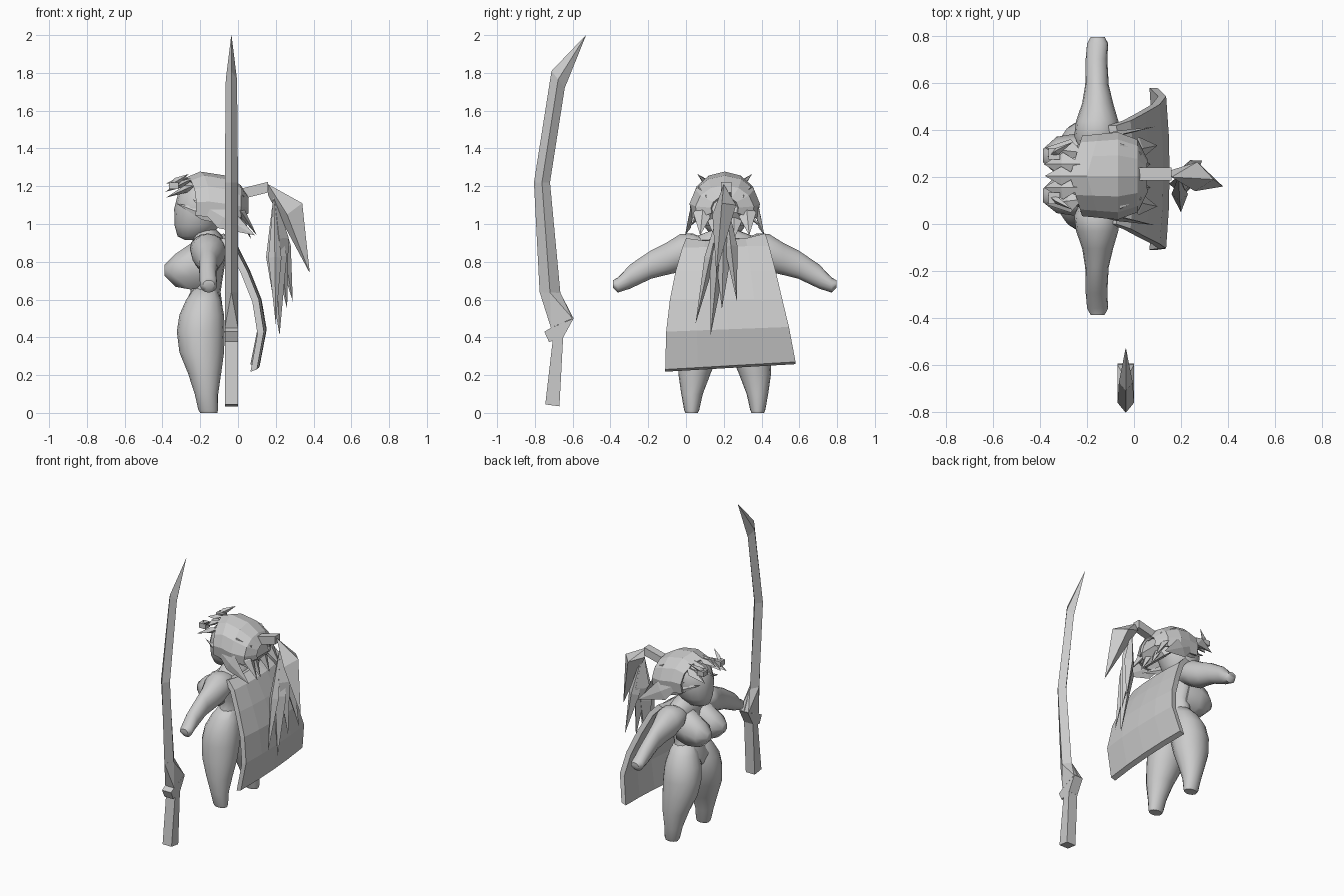
import bpy, bmesh, math
from mathutils import Vector

if "Cube" in bpy.data.objects:
    bpy.data.objects.remove(bpy.data.objects["Cube"])

CY = 0.205  # symmetry line of the figure
gray = bpy.data.materials.new("light_gray")
gray.diffuse_color = (0.6, 0.6, 0.6, 1)
gray.use_nodes = True
gray.node_tree.nodes["Principled BSDF"].inputs["Base Color"].default_value = gray.diffuse_color


def finish(name, bm, smooth=False):
    bmesh.ops.recalc_face_normals(bm, faces=bm.faces)
    me = bpy.data.meshes.new(name)
    bm.to_mesh(me)
    bm.free()
    me.materials.append(gray)
    ob = bpy.data.objects.new(name, me)
    bpy.context.collection.objects.link(ob)
    if smooth:
        bpy.ops.object.select_all(action='DESELECT')
        ob.select_set(True)
        bpy.context.view_layer.objects.active = ob
        bpy.ops.object.shade_smooth_by_angle(angle=math.radians(55))
    return ob


def loft(name, rings, smooth=False, closed=True, caps=True):
    bm = bmesh.new()
    rows = [[bm.verts.new(p) for p in r] for r in rings]
    n = len(rows[0])
    for a, b in zip(rows, rows[1:]):
        for i in range(n if closed else n - 1):
            j = (i + 1) % n
            bm.faces.new((a[i], a[j], b[j], b[i]))
    if caps:
        bm.faces.new(rows[0])
        bm.faces.new(rows[-1])
    return finish(name, bm, smooth)


def tube(name, path, axis, side=1, n=16, smooth=True):
    """Elliptic rings (x, dy, z, ra, rb) stacked along one axis."""
    rings = []
    for x, dy, z, ra, rb in path:
        ring = []
        for i in range(n):
            t = 2 * math.pi * i / n
            a, b = ra * math.cos(t), rb * math.sin(t)
            off = {'x': (0, a, b), 'y': (a, 0, b), 'z': (a, b, 0)}[axis]
            ring.append((x + off[0], CY + side * dy + off[1], z + off[2]))
        rings.append(ring)
    return loft(name, rings, smooth)


def hull(name, pts):
    bm = bmesh.new()
    for p in pts:
        bm.verts.new(p)
    res = bmesh.ops.convex_hull(bm, input=bm.verts)
    junk = [v for v in bm.verts if not v.link_faces]
    bmesh.ops.delete(bm, geom=junk, context='VERTS')
    return finish(name, bm)


def shard(name, base, tip, width, thick, mid=0.35, up=(0, 1, 0)):
    """Pointed lock of hair, widest part way along."""
    b, t = Vector(base), Vector(tip)
    d = (t - b).normalized()
    u = (Vector(up) - d * d.dot(Vector(up))).normalized()
    v = d.cross(u)
    m = b.lerp(t, mid)
    return hull(name, [b, t, m + u * width, m - u * width, m + v * thick, m - v * thick])


def extrude(name, yz, x0, x1):
    return loft(name, [[(x, y, z) for y, z in yz] for x in (x0, x1)])


# Torso with neck
tube("torso", [(-.185, 0, .50, .09, .13), (-.187, 0, .56, .105, .17), (-.172, 0, .64, .08, .13),
               (-.16, 0, .72, .08, .125), (-.155, 0, .82, .092, .165), (-.155, 0, .89, .09, .19),
               (-.16, 0, .94, .075, .14), (-.165, 0, .97, .05, .06), (-.17, 0, 1.0, .045, .05)], 'z')

# Head
tube("head", [(-.25, 0, .915, .03, .03), (-.235, 0, .935, .085, .07), (-.215, 0, .99, .12, .11),
              (-.20, 0, 1.08, .138, .135), (-.18, 0, 1.17, .135, .13), (-.17, 0, 1.235, .08, .08)], 'z')

# Mirrored limbs and bust
for s, tag in ((1, "left"), (-1, "right")):
    tube("leg_" + tag, [(-.155, .175, 0, .045, .033), (-.158, .175, .015, .052, .04),
                        (-.167, .173, .10, .062, .057), (-.177, .16, .21, .088, .086),
                        (-.192, .135, .32, .118, .108), (-.197, .115, .43, .127, .122),
                        (-.192, .10, .52, .118, .12), (-.182, .08, .60, .092, .095),
                        (-.172, .06, .66, .06, .06)], 'z', s)
    tube("arm_" + tag, [(-.155, .10, .87, .07, .05), (-.16, .17, .87, .095, .08),
                        (-.157, .235, .847, .09, .10), (-.155, .31, .815, .066, .085),
                        (-.158, .39, .785, .05, .075), (-.16, .50, .722, .046, .064),
                        (-.155, .565, .677, .045, .04), (-.155, .592, .682, .03, .02)], 'y', s)
    tube("breast_" + tag, [(-.388, .085, .755, .03, .03), (-.33, .082, .755, .085, .09),
                           (-.25, .08, .775, .10, .125), (-.16, .08, .79, .08, .12)],
         'x', s, n=7)

# Hair cap: arched rows from brow to back of the head
rows = []
for x, hw, zc, h in ((-.27, .165, 1.10, .14), (-.20, .172, 1.10, .17), (-.07, .18, 1.09, .16),
                     (.01, .15, 1.08, .12), (.05, .07, 1.08, .06)):
    rows.append([(x + .05 * abs(math.sin(t)) * (x < -.1), CY + hw * math.sin(t), zc + h * math.cos(t))
                 for t in [math.radians(a) for a in range(-112, 113, 28)]])
cap = loft("hair_cap", rows, closed=False, caps=False)
mod = cap.modifiers.new("thickness", 'SOLIDIFY')
mod.thickness = 0.015
mod.offset = 0
hull("hair_back", [(x, CY + s * w, z) for s in (1, -1) for x, w, z in
                   ((-.06, .14, 1.2), (-.06, .15, 1.03), (.03, .1, 1.15), (.05, .07, 1.06), (.0, .1, .99))])

# Paired locks, fringe and horns
for s, tag in ((1, "left"), (-1, "right")):
    def p(x, dy, z, s=s):
        return (x, CY + s * dy, z)
    shard("side_lock_" + tag, p(-.24, .15, 1.13), p(.09, .21, .94), .012, .065, .5)
    shard("cheek_lock_" + tag, p(-.33, .10, 1.11), p(-.03, .18, .99), .012, .03, .5)
    shard("back_lock_" + tag, p(-.02, .11, 1.12), p(.10, .13, .94), .05, .02)
    shard("nape_lock_" + tag, p(-.02, .05, 1.10), p(.07, .05, .92), .05, .02)
    shard("fringe_outer_" + tag, p(-.22, .10, 1.21), p(-.38, .12, 1.14), .05, .02)
    shard("fringe_inner_" + tag, p(-.22, .05, 1.25), p(-.385, .05, 1.17), .05, .018, .5)
    shard("horn_" + tag, p(-.37, .08, 1.20), p(-.26, .145, 1.265), .015, .02, .4)
    hull("hair_clip_" + tag, [p(x, dy, z) for x in (-.365, -.315) for dy in (.07, .12) for z in (1.185, 1.22)])
shard("fringe_middle", (-.24, CY, 1.25), (-.38, CY, 1.215), .04, .015, .5)

# Ponytail holder and locks
hull("ponytail_holder", [(x, y, z + dz) for x, z in ((0, 1.155), (.16, 1.195))
                         for y in (.185, .24) for dz in (-.028, .028)])
hull("ponytail_top", [(.16, .20, 1.21), (.16, .23, 1.15), (.34, .19, 1.11), (.27, .265, 1.10),
                      (.26, .14, 1.05), (.29, .20, .98), (.38, .16, .74)])
for i, (tip, w, t, m) in enumerate((((.22, .13, .41), .045, .055, .45), ((.20, .05, .47), .03, .035, .5),
                                    ((.29, .27, .59), .035, .04, .5), ((.26, .19, .55), .055, .05, .4))):
    shard("ponytail_lock_%d" % (i + 1), (.19, .205, 1.17), tip, w, t, m)

# Cape: rows (outer x, right y, left y, right z, left z), thickened inwards
rows = []
for x, y0, y1, z0, z1 in ((-.06, .0, .42, .925, .95), (.0, -.02, .44, .875, .885), (.065, -.055, .475, .75, .75),
                          (.125, -.085, .51, .60, .60), (.152, -.105, .545, .43, .455),
                          (.115, -.11, .58, .23, .27)):
    rows.append([(x - .015 * (2 * f - 1) ** 2, y0 + (y1 - y0) * f, z0 + (z1 - z0) * f - .02 * (x < -.03) * (0 < f < 1))
                 for f in (0, .25, .5, .75, 1)])
rings = [r + [(x - .034, y, z - .012) for x, y, z in reversed(r)] for r in rows]
loft("cape", rings)

# Sword blade: diamond sections between front edge and back edge
cx, hx = -.035, .035
rings = []
for fy, fz, by, bz, h in ((-.715, .45, -.595, .50, hx), (-.775, .64, -.665, .635, hx),
                          (-.805, 1.22, -.72, 1.22, hx), (-.712, 1.81, -.642, 1.72, hx * .85),
                          (-.532, 1.998, -.53, 1.997, .001)):
    my, mz = (fy + by) / 2, (fz + bz) / 2
    rings.append([(cx, fy, fz), (cx + h, my, mz), (cx, by, bz), (cx - h, my, mz)])
loft("blade", rings)
extrude("guard", [(-.715, .45), (-.75, .43), (-.725, .375), (-.65, .40), (-.595, .50)], -.07, 0)
hull("collar", [(x, y, z) for x in (-.07, 0) for y, z in ((-.715, .45), (-.60, .50))]
     + [(cx, -.775, .64), (cx, -.665, .635), (-.07, -.72, .637), (0, -.72, .637)])
extrude("handle", [(-.705, .39), (-.65, .41), (-.67, .035), (-.745, .045)], -.07, 0)
